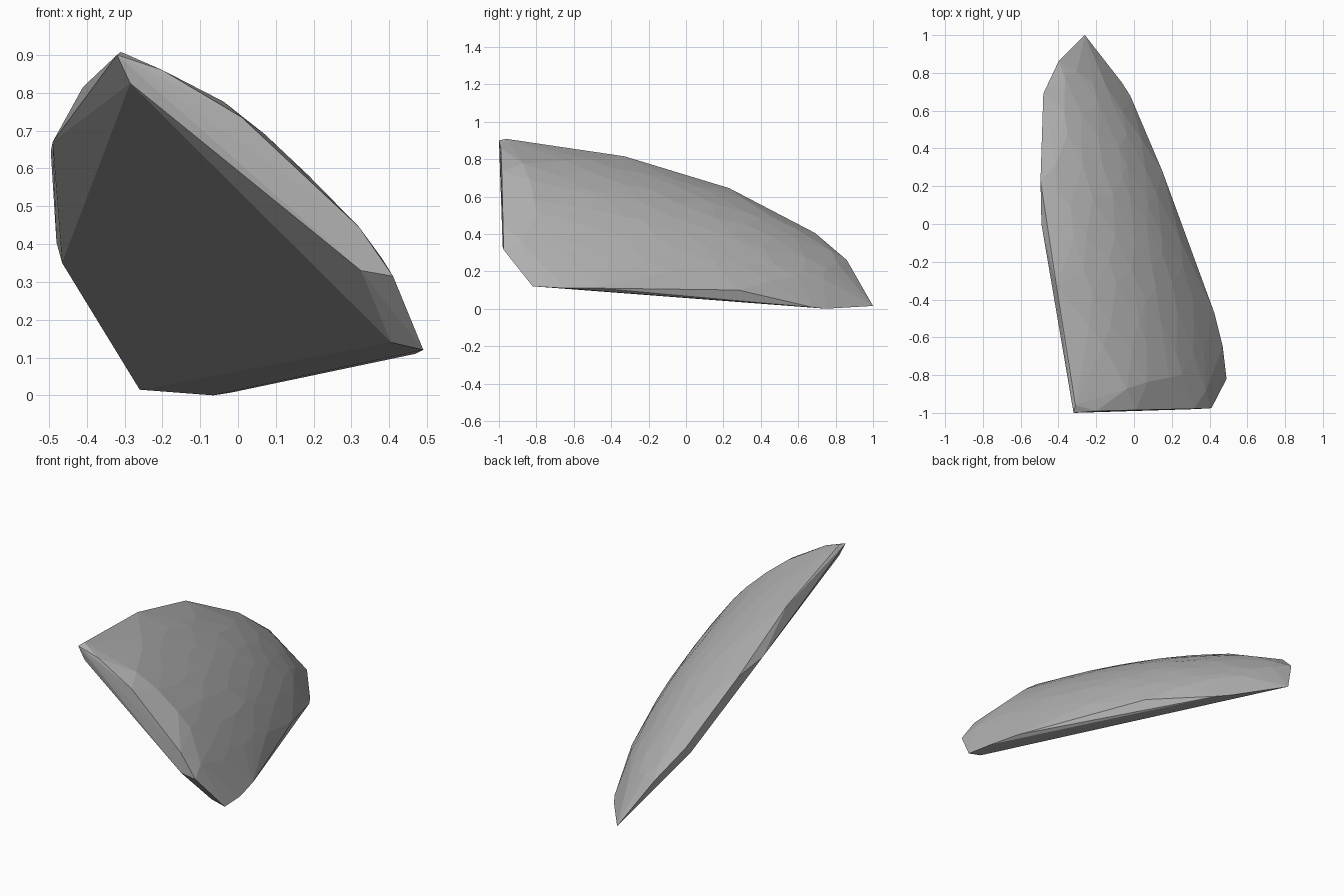
import bpy, bmesh, math, random

if "Cube" in bpy.data.objects:
    bpy.data.objects.remove(bpy.data.objects["Cube"])

random.seed(4)

# Curved outer skin: a surface of revolution around an axis parallel to y
AXIS_X, AXIS_Z = -0.77, -0.375


def radius(y):
    return math.sqrt(1.833 - 0.781 * (y + 0.82) + 0.126 * (y + 0.82) * (1 - y))


def lerp_table(table, y):
    for (y0, a0), (y1, a1) in zip(table, table[1:]):
        if y <= y1:
            return a0 + (a1 - a0) * (y - y0) / (y1 - y0)
    return table[-1][1]


# Angular limits of the skin along y, in degrees
UPPER = [(-0.98, 70), (-0.33, 73), (0.23, 75), (0.69, 70), (0.86, 60), (1.0, 37.4)]
LOWER = [(-0.98, 30), (-0.82, 21.4), (-0.47, 22), (0.27, 27), (0.68, 27.5), (1.0, 37.4)]

# Broken rim where the skin meets the fracture faces
rim = [
    (-0.32, -1.0, 0.90), (-0.31, -0.96, 0.908), (-0.20, -0.99, 0.86),
    (0.01, -0.985, 0.735), (0.32, -0.978, 0.445), (0.41, -0.975, 0.315),
    (0.49, -0.82, 0.12), (0.47, -0.65, 0.11), (0.425, -0.47, 0.11),
    (0.15, 0.28, 0.10), (-0.02, 0.68, 0.007), (-0.065, 0.75, 0.0),
    (-0.26, 1.0, 0.015), (-0.40, 0.86, 0.26), (-0.48, 0.69, 0.405),
    (-0.495, 0.23, 0.645), (-0.49, 0.0, 0.67), (-0.41, -0.33, 0.815),
]
# Corners of the large flat fracture face underneath
fracture = [
    (-0.285, -0.992, 0.825), (0.325, -0.98, 0.33), (0.405, -0.82, 0.14),
    (-0.465, 0.62, 0.35), (-0.21, 0.81, 0.05),
]

# Staggered, slightly uneven points over the skin give the chipped facets
skin = []
for row in range(12):
    y_row = -0.84 + row * 0.16
    for col in range(12):
        y = y_row + random.uniform(-0.05, 0.05)
        ang = 20 + (col + 0.5 * (row % 2)) * 6.5 + random.uniform(-1.8, 1.8)
        if lerp_table(LOWER, y) + 4 < ang < lerp_table(UPPER, y) - 4:
            t, r = math.radians(ang), radius(y)
            skin.append((AXIS_X + r * math.cos(t), y, AXIS_Z + r * math.sin(t)))

# Solid shard wrapped around all the points
bm = bmesh.new()
for p in rim + fracture + skin:
    bm.verts.new(p)
hull = bmesh.ops.convex_hull(bm, input=bm.verts[:])
inner = {g for g in hull["geom_interior"] + hull["geom_unused"]
         if isinstance(g, bmesh.types.BMVert)}
bmesh.ops.delete(bm, geom=list(inner), context="VERTS")
bmesh.ops.dissolve_limit(bm, angle_limit=math.radians(1.5),
                         verts=bm.verts[:], edges=bm.edges[:])
bmesh.ops.recalc_face_normals(bm, faces=bm.faces[:])

mesh = bpy.data.meshes.new("rock_shard")
bm.to_mesh(mesh)
bm.free()

# Plain stone colour
stone = bpy.data.materials.new("stone_grey")
stone.diffuse_color = (0.45, 0.45, 0.45, 1)
stone.use_nodes = True
stone.node_tree.nodes["Principled BSDF"].inputs["Base Color"].default_value = stone.diffuse_color
mesh.materials.append(stone)

shard = bpy.data.objects.new("rock_shard", mesh)
bpy.context.collection.objects.link(shard)
